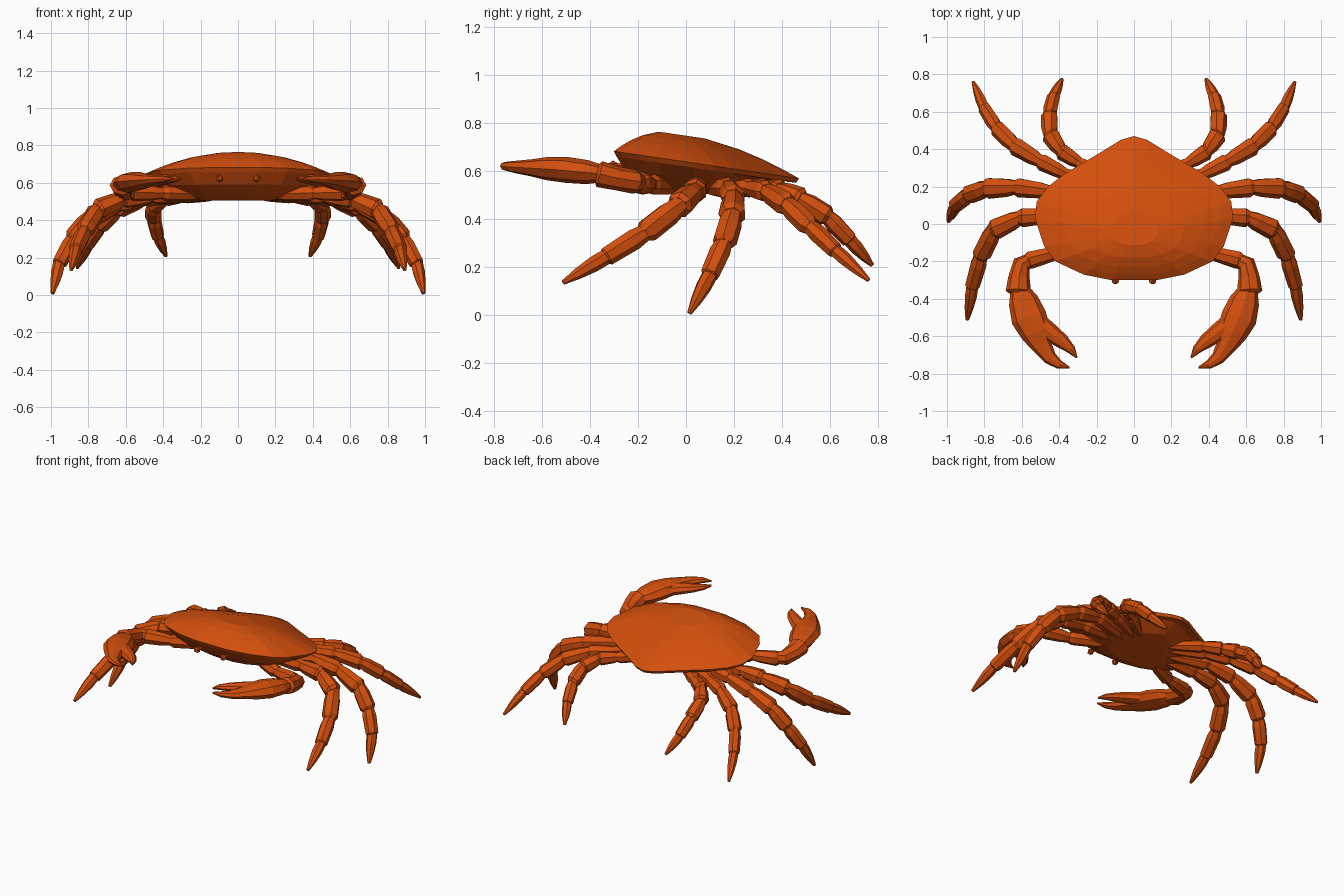
import bpy, bmesh, math
from mathutils import Vector

if "Cube" in bpy.data.objects:
    bpy.data.objects.remove(bpy.data.objects["Cube"])

orange = bpy.data.materials.new("crab orange")
orange.diffuse_color = (0.65, 0.078, 0.004, 1)
orange.use_nodes = True
orange.node_tree.nodes["Principled BSDF"].inputs["Base Color"].default_value = orange.diffuse_color


def finish(bm, name):
    bmesh.ops.recalc_face_normals(bm, faces=bm.faces[:])
    me = bpy.data.meshes.new(name)
    bm.to_mesh(me)
    bm.free()
    me.materials.append(orange)
    ob = bpy.data.objects.new(name, me)
    bpy.context.collection.objects.link(ob)
    return ob


def loft(bm, rings):
    """Skin a list of closed rings and cap both ends."""
    vs = [[bm.verts.new(p) for p in r] for r in rings]
    n = len(vs[0])
    for a, b in zip(vs, vs[1:]):
        for i in range(n):
            j = (i + 1) % n
            bm.faces.new((a[i], a[j], b[j], b[i]))
    bm.faces.new(vs[0][::-1])
    bm.faces.new(vs[-1])


def limb(bm, pts, sides=7):
    """Tube through (x, y, z, half width, half height) points."""
    P = [Vector(p[:3]) for p in pts]
    rings = []
    for i, p in enumerate(pts):
        t = (P[min(i + 1, len(P) - 1)] - P[max(i - 1, 0)]).normalized()
        side = t.cross(Vector((0, 0, 1))).normalized()
        up = side.cross(t)
        rings.append([P[i] + side * p[3] * math.cos(k * math.tau / sides)
                      + up * p[4] * math.sin(k * math.tau / sides) for k in range(sides)])
    loft(bm, rings)


def segment(bm, a, b, steps=((-.08, .72), (.3, 1), (.92, 1.1), (1.05, .8))):
    """One leg joint: narrow start, swollen middle, flared lip at the end."""
    pts = []
    for t, s in steps:
        q = [u + (v - u) * t for u, v in zip(a, b)]
        pts.append(q[:3] + [q[3] * s, q[3] * s])
    limb(bm, pts)


def mirror(ob):
    m = ob.modifiers.new("mirror", 'MIRROR')
    m.use_axis = (True, False, False)
    m.use_mirror_merge = False


# Carapace: outline rings shrunk towards the middle over a tilted rim plane
half = [(0, .47), (.07, .45), (.2, .37), (.37, .27), (.46, .2), (.52, .12), (.53, .03),
        (.48, -.12), (.42, -.2), (.27, -.27), (.12, -.3), (0, -.3)]
outline = half + [(-x, y) for x, y in half[-2:0:-1]]
CY = .05


def rim(y):
    return .638 - .147 * y


def shell_ring(s, z, shift=0):
    out = []
    for x, y in outline:
        yy = CY + (y - CY) * s - shift
        out.append((x * s, yy, z(yy)))
    return out


bm = bmesh.new()
rings = [shell_ring(.4, lambda y: .505),
         shell_ring(.58, lambda y: .522 - .03 * y),
         shell_ring(.84, lambda y: rim(y) - .054 + .1 * (y - CY)),
         shell_ring(.97, lambda y: rim(y) - .02)]
for s in (1, .87, .72, .52, .25):
    rings.append(shell_ring(s, lambda y, s=s: rim(y) + .116 * (1 - s * s), .1 * (1 - s)))
loft(bm, rings)
finish(bm, "carapace")

# Eyes
bm = bmesh.new()
bmesh.ops.create_icosphere(bm, subdivisions=1, radius=.022)
bmesh.ops.translate(bm, verts=bm.verts[:], vec=(.1, -.303, .622))
limb(bm, [(.1, -.22, .625, .012, .012), (.1, -.3, .622, .012, .012)], 6)
mirror(finish(bm, "eye"))

# Walking legs: root, then knuckles down to the tip
legs = {
    "first_walking_leg": [(.2, .03, .54), (.45, .045, .53), (.61, .035, .515), (.75, -.03, .455),
                          (.82, -.17, .345), (.865, -.33, .245), (.892, -.512, .136)],
    "second_walking_leg": [(.19, .1, .53), (.45, .175, .53), (.63, .197, .49), (.79, .192, .415),
                           (.885, .158, .3), (.955, .1, .17), (.992, .014, .008)],
    "third_walking_leg": [(.16, .16, .53), (.36, .265, .53), (.5, .335, .515), (.64, .42, .46),
                          (.735, .515, .37), (.8, .62, .27), (.86, .76, .145)],
    "fourth_walking_leg": [(.13, .2, .53), (.29, .325, .53), (.39, .39, .52), (.45, .48, .48),
                           (.452, .59, .41), (.43, .68, .315), (.385, .775, .208)],
}
radii = [.035, .043, .049, .053, .047, .04, .01]
for name, pts in legs.items():
    scale = .88 if name.startswith(("third", "fourth")) else 1
    p = [(*q, r * scale) for q, r in zip(pts, radii)]
    bm = bmesh.new()
    for i in range(4):
        segment(bm, p[i], p[i + 1])
    segment(bm, p[4], p[5], ((-.08, .72), (.3, 1), (1, 1.02), (1.04, .8)))
    segment(bm, p[5], p[6], ((-.05, .8), (.3, 1.08), (.65, 1.2), (1, 1)))
    mirror(finish(bm, name))

# Claw arm
bm = bmesh.new()
arm = [(.2, -.05, .54, .04), (.4, -.15, .545, .04), (.57, -.195, .55, .045)]
for a, b in zip(arm, arm[1:]):
    segment(bm, a, b)
limb(bm, [(.54, -.185, .55, .035, .035), (.6, -.215, .555, .05, .05), (.615, -.29, .57, .058, .05),
          (.618, -.36, .587, .068, .055), (.618, -.37, .589, .05, .04)], 8)
mirror(finish(bm, "claw_arm"))

# Pincer: swollen palm running into the outer finger, plus a hinged inner finger
bm = bmesh.new()
limb(bm, [(.614, -.345, .588, .05, .035), (.592, -.41, .595, .08, .05), (.562, -.5, .605, .096, .054),
          (.525, -.58, .61, .082, .048), (.5, -.64, .613, .058, .036), (.45, -.715, .617, .038, .025),
          (.4, -.752, .62, .024, .018), (.345, -.768, .622, .005, .006)], 8)
limb(bm, [(.53, -.51, .607, .05, .04), (.455, -.575, .614, .05, .034), (.385, -.627, .618, .04, .026),
          (.335, -.672, .621, .024, .018), (.306, -.715, .622, .005, .006)], 8)
mirror(finish(bm, "pincer"))
